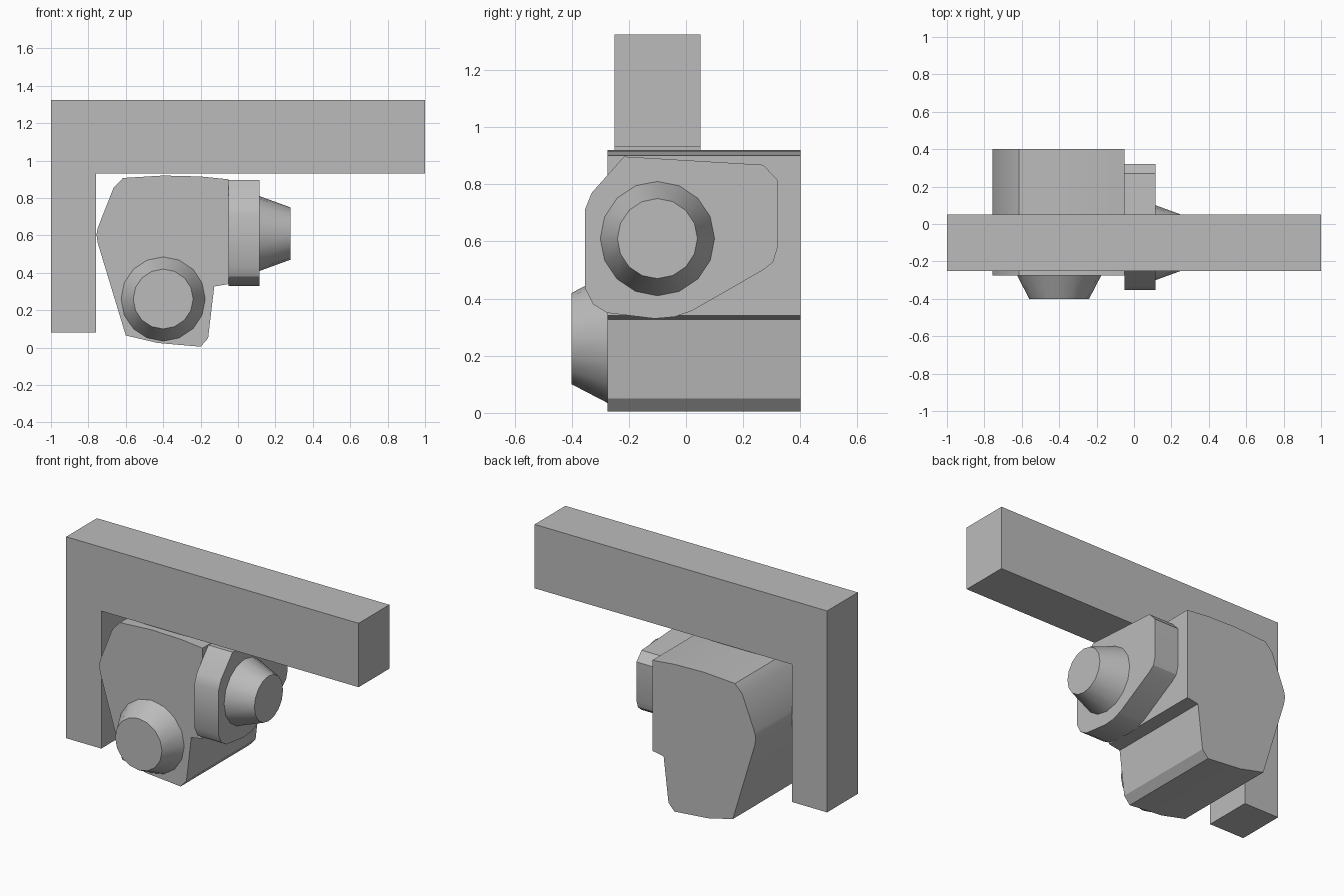
import bpy, bmesh, math
from mathutils import Matrix, Vector

cube = bpy.data.objects.get("Cube")
if cube:
    bpy.data.objects.remove(cube, do_unlink=True)

grey = bpy.data.materials.new("plain grey")
grey.use_nodes = True
colour = (0.5, 0.5, 0.5, 1)
grey.diffuse_color = colour
grey.node_tree.nodes["Principled BSDF"].inputs["Base Color"].default_value = colour


def finish(name, bm, smooth_angle):
    bmesh.ops.recalc_face_normals(bm, faces=bm.faces)
    mesh = bpy.data.meshes.new(name)
    bm.to_mesh(mesh)
    bm.free()
    mesh.materials.append(grey)
    obj = bpy.data.objects.new(name, mesh)
    bpy.context.collection.objects.link(obj)
    bpy.ops.object.select_all(action='DESELECT')
    obj.select_set(True)
    bpy.context.view_layer.objects.active = obj
    bpy.ops.object.shade_smooth_by_angle(angle=math.radians(smooth_angle))
    return obj


def prism(name, profile, axis, start, end, smooth_angle=30):
    """Extrude a profile along x (profile is y, z) or y (profile is x, z)."""
    bm = bmesh.new()
    if axis == 'x':
        points = [(start, a, b) for a, b in profile]
        step = Vector((end - start, 0, 0))
    else:
        points = [(a, start, b) for a, b in profile]
        step = Vector((0, end - start, 0))
    face = bm.faces.new([bm.verts.new(p) for p in points])
    moved = bmesh.ops.extrude_face_region(bm, geom=[face], use_keep_orig=True)["geom"]
    bmesh.ops.translate(bm, vec=step, verts=[v for v in moved if isinstance(v, bmesh.types.BMVert)])
    return finish(name, bm, smooth_angle)


def knob(name, base, direction, length, r_base, r_tip):
    """Tapered round boss pointing along a direction."""
    d = Vector(direction)
    bm = bmesh.new()
    place = Matrix.Translation(Vector(base) + d * length / 2) @ d.to_track_quat('Z', 'Y').to_matrix().to_4x4()
    bmesh.ops.create_cone(bm, cap_ends=True, segments=16, radius1=r_base,
                          radius2=r_tip, depth=length, matrix=place)
    return finish(name, bm, 30)


# Angled bracket: long top arm with a leg on its right
prism("bracket", [(-1, 0.08), (-0.76, 0.08), (-0.76, 0.93), (1, 0.93),
                  (1, 1.325), (-1, 1.325)], 'y', -0.25, 0.05)

# Main housing hanging in the corner of the bracket
prism("housing", [(-0.05, 0.9), (-0.2, 0.915), (-0.4, 0.92), (-0.615, 0.907),
                  (-0.665, 0.855), (-0.75, 0.64), (-0.757, 0.605), (-0.75, 0.56),
                  (-0.6, 0.065), (-0.43, 0.025), (-0.2, 0.005), (-0.16, 0.05),
                  (-0.127, 0.327), (-0.05, 0.34)], 'y', -0.275, 0.4)

# Side flange with clipped corners
prism("side_flange", [(-0.217, 0.897), (0.27, 0.868), (0.32, 0.815), (0.32, 0.577),
                      (0.305, 0.528), (0.27, 0.5), (0.02, 0.357), (-0.04, 0.336),
                      (-0.11, 0.33), (-0.276, 0.35), (-0.325, 0.38), (-0.353, 0.435),
                      (-0.353, 0.713), (-0.33, 0.77)], 'x', -0.05, 0.115)

# Tapered bosses
knob("front_boss", (-0.4, -0.275, 0.26), (0, -1, 0), 0.125, 0.225, 0.16)
knob("side_boss", (0.115, -0.1, 0.61), (1, 0, 0), 0.165, 0.2, 0.14)
